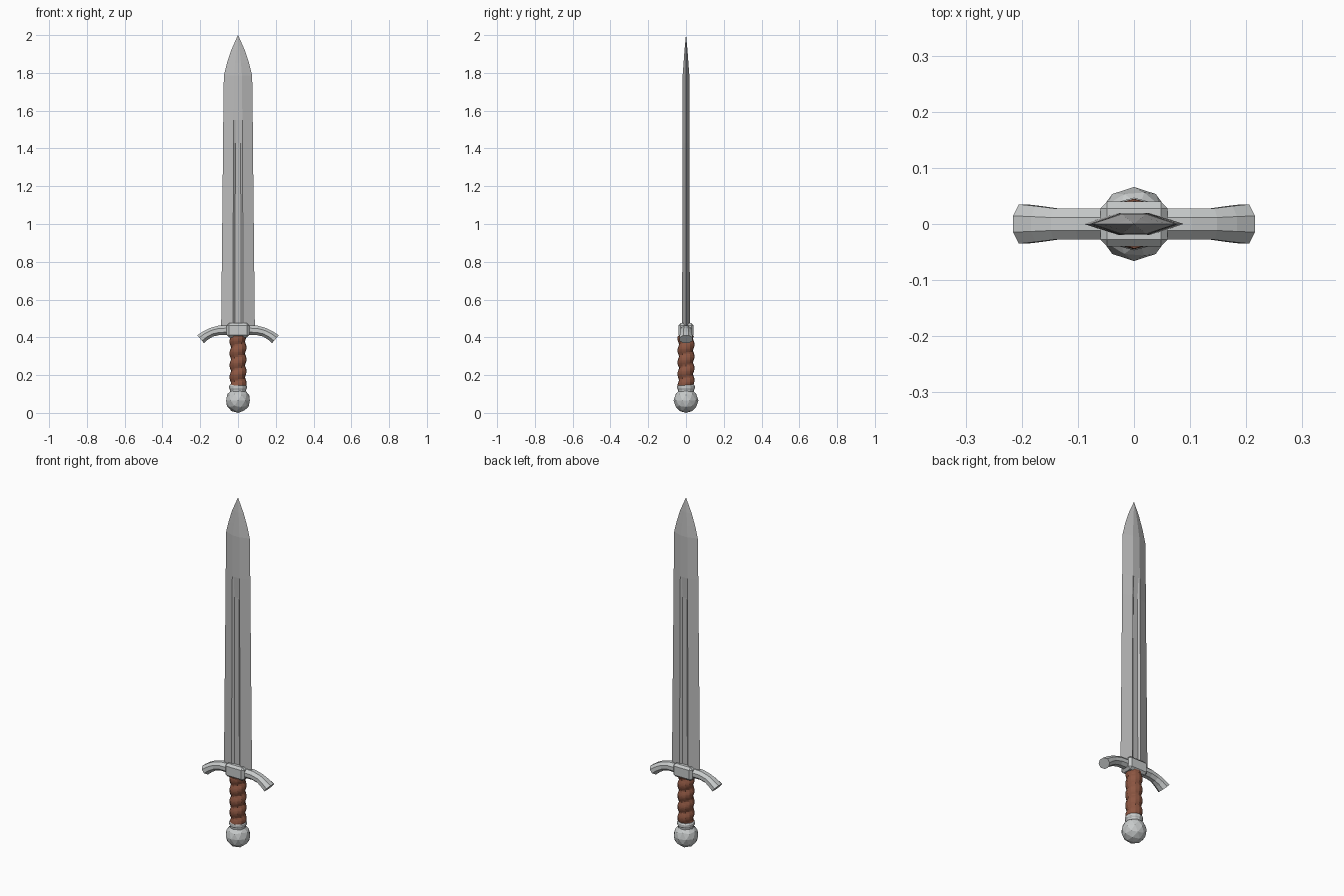
import bpy, bmesh, math
from mathutils import Vector

if "Cube" in bpy.data.objects:
    bpy.data.objects.remove(bpy.data.objects["Cube"])


def material(name, rgb):
    m = bpy.data.materials.new(name)
    m.diffuse_color = (*rgb, 1)
    m.use_nodes = True
    m.node_tree.nodes["Principled BSDF"].inputs["Base Color"].default_value = m.diffuse_color
    return m


STEEL = material("blade steel", (0.50, 0.50, 0.50))
FITTING = material("fitting steel", (0.57, 0.59, 0.59))
LEATHER = material("brown leather", (0.27, 0.095, 0.055))


def finish(name, bm, mat):
    bmesh.ops.recalc_face_normals(bm, faces=bm.faces[:])
    mesh = bpy.data.meshes.new(name)
    bm.to_mesh(mesh)
    bm.free()
    mesh.materials.append(mat)
    ob = bpy.data.objects.new(name, mesh)
    bpy.context.collection.objects.link(ob)
    return ob


def loft(name, rings, mat):
    """Skin a list of equally sized closed rings and cap both ends."""
    bm = bmesh.new()
    loops = [[bm.verts.new(p) for p in ring] for ring in rings]
    n = len(loops[0])
    for a, b in zip(loops, loops[1:]):
        for i in range(n):
            j = (i + 1) % n
            bm.faces.new((a[i], a[j], b[j], b[i]))
    bm.faces.new(loops[0][::-1])
    bm.faces.new(loops[-1])
    bmesh.ops.remove_doubles(bm, verts=bm.verts[:], dist=1e-5)
    return finish(name, bm, mat)


def circle(r, z, n):
    return [(r * math.cos(2 * math.pi * i / n), r * math.sin(2 * math.pi * i / n), z)
            for i in range(n)]


# Blade: flat bevelled section with a central groove that fades out upward
def blade_ring(z, half_width, flat, thick, floor_x, floor_y):
    side = [(flat, thick), (floor_x, floor_y), (-floor_x, floor_y), (-flat, thick)]
    pts = [(half_width, 0)] + side + [(-half_width, 0)] + [(x, -y) for x, y in side[::-1]]
    return [(x, y, z) for x, y in pts]


loft("blade", [
    blade_ring(0.462, 0.089, 0.027, 0.020, 0.016, 0.011),
    blade_ring(1.43, 0.079, 0.024, 0.0195, 0.014, 0.011),
    blade_ring(1.55, 0.078, 0.023, 0.019, 0.014, 0.019),
    blade_ring(1.785, 0.075, 0.021, 0.018, 0.012, 0.018),
    blade_ring(1.85, 0.059, 0.016, 0.013, 0.009, 0.013),
    blade_ring(1.92, 0.036, 0.009, 0.008, 0.005, 0.008),
    blade_ring(2.0, 0.0005, 0.0002, 0.0003, 0.0001, 0.0003),
], STEEL)

# Guard block with chamfered edges
bm = bmesh.new()
bmesh.ops.create_cube(bm, size=1)
for v in bm.verts:
    v.co = (v.co.x * 0.12, v.co.y * 0.08, 0.4375 + v.co.z * 0.075)
bmesh.ops.bevel(bm, geom=bm.edges[:], offset=0.012, segments=1, affect='EDGES')
finish("guard_block", bm, FITTING)

# Guard arms: octagonal bars drooping and flaring toward the ends
# (x, z, tilt in degrees, half height, half depth)
ARM = [(0.045, 0.438, 0, 0.026, 0.028), (0.100, 0.437, 6, 0.025, 0.028),
       (0.140, 0.427, 20, 0.024, 0.028), (0.170, 0.411, 33, 0.025, 0.032),
       (0.198, 0.390, 41, 0.027, 0.035)]


def arm_rings(sign):
    rings = []
    for x, z, tilt, h, d in ARM:
        t = math.radians(tilt)
        up = Vector((sign * math.sin(t), 0, math.cos(t)))
        ring = []
        for k in range(8):
            a = math.pi / 8 + k * math.pi / 4
            s = 1 / math.cos(math.pi / 8)
            ring.append(Vector((sign * x, d * s * math.cos(a), z)) + up * h * s * math.sin(a))
        rings.append(ring)
    return rings


for side, sign in (("right", 1), ("left", -1)):
    loft("guard_arm_" + side, arm_rings(sign), FITTING)

# Grip: leather wound in a spiral of rounded ridges
SIDES, STEPS, PITCH = 12, 32, 0.063
grip = []
for s in range(STEPS + 1):
    z = 0.138 + 0.268 * s / STEPS
    ring = []
    for i in range(SIDES):
        a = 2 * math.pi * i / SIDES
        r = 0.036 + 0.009 * abs(math.sin(math.pi * (z / PITCH - i / SIDES)))
        ring.append((r * math.cos(a), r * math.sin(a), z))
    grip.append(ring)
loft("grip", grip, LEATHER)

# Collar between grip and pommel
loft("pommel_collar", [circle(r, z, 12) for r, z in
                       ((0.040, 0.105), (0.043, 0.124), (0.047, 0.130),
                        (0.047, 0.142), (0.042, 0.149))], FITTING)

# Faceted ball pommel
bm = bmesh.new()
bmesh.ops.create_icosphere(bm, subdivisions=2, radius=0.066)
bmesh.ops.translate(bm, verts=bm.verts[:], vec=(0, 0, 0.066))
finish("pommel", bm, FITTING)
